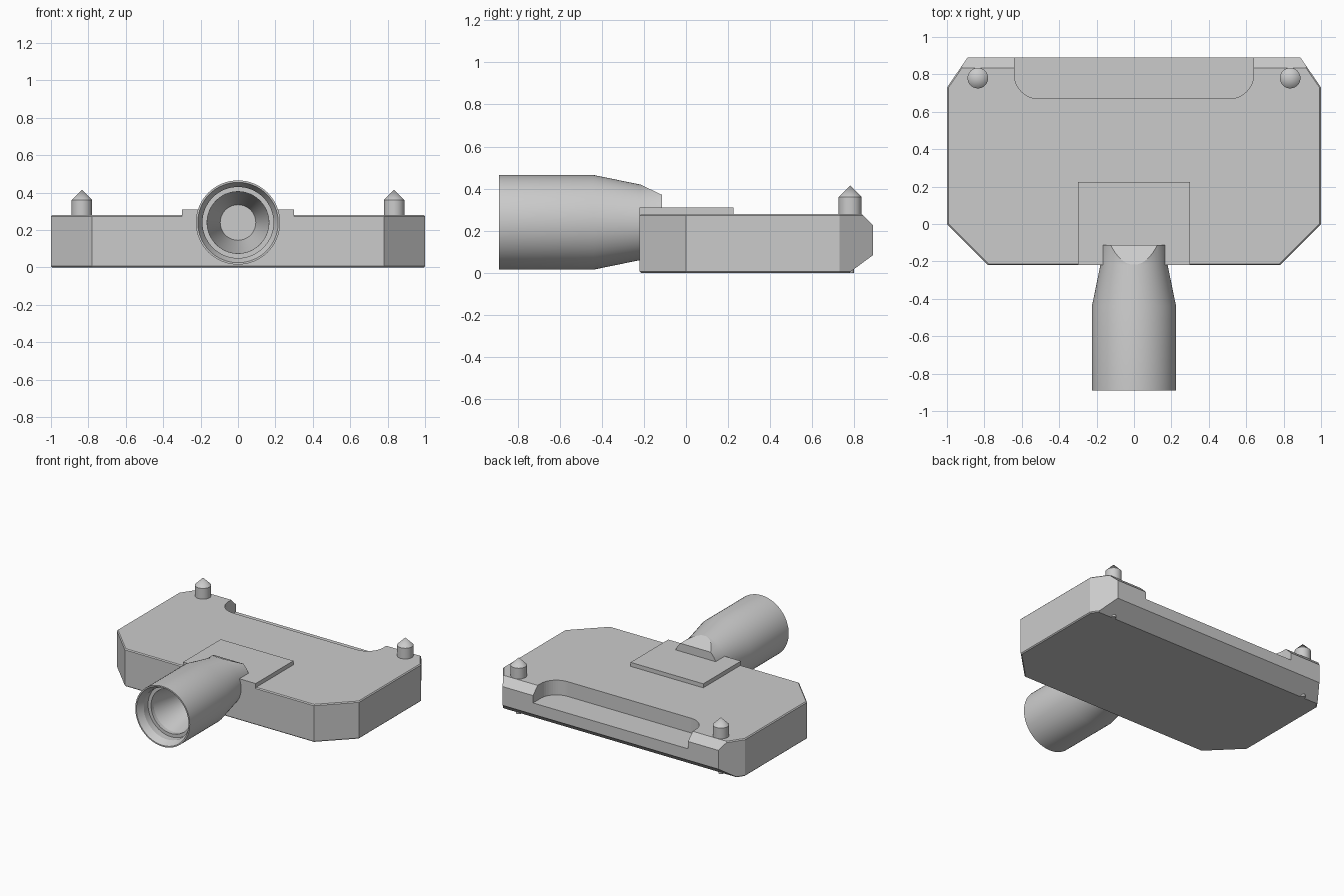
import bpy, bmesh, math
from mathutils import Vector

if "Cube" in bpy.data.objects:
    bpy.data.objects.remove(bpy.data.objects["Cube"])


def finish(name, bm, smooth=False):
    bmesh.ops.recalc_face_normals(bm, faces=bm.faces)
    mesh = bpy.data.meshes.new(name)
    bm.to_mesh(mesh)
    bm.free()
    ob = bpy.data.objects.new(name, mesh)
    bpy.context.collection.objects.link(ob)
    if smooth:
        bpy.ops.object.select_all(action='DESELECT')
        bpy.context.view_layer.objects.active = ob
        ob.select_set(True)
        bpy.ops.object.shade_smooth_by_angle(angle=math.radians(12))
    return ob


def prism(outline, z0, z1):
    bm = bmesh.new()
    face = bm.faces.new([bm.verts.new((x, y, z0)) for x, y in outline])
    top = bmesh.ops.extrude_face_region(bm, geom=[face])
    verts = [v for v in top['geom'] if isinstance(v, bmesh.types.BMVert)]
    bmesh.ops.translate(bm, verts=verts, vec=(0, 0, z1 - z0))
    bmesh.ops.recalc_face_normals(bm, faces=bm.faces)
    return bm


def slice_off(bm, point, normal):
    cut = bmesh.ops.bisect_plane(bm, geom=bm.verts[:] + bm.edges[:] + bm.faces[:],
                                 plane_co=point, plane_no=normal, clear_outer=True)
    edges = [e for e in cut['geom_cut'] if isinstance(e, bmesh.types.BMEdge)]
    bmesh.ops.holes_fill(bm, edges=edges, sides=0)


def lathe(points, centre, axis, steps=64):
    bm = bmesh.new()
    verts = [bm.verts.new(Vector(p)) for p in points]
    edges = [bm.edges.new(pair) for pair in zip(verts, verts[1:])]
    bmesh.ops.spin(bm, geom=verts + edges, cent=centre, axis=axis,
                   angle=2 * math.pi, steps=steps)
    bmesh.ops.remove_doubles(bm, verts=bm.verts, dist=1e-4)
    bmesh.ops.recalc_face_normals(bm, faces=bm.faces)
    return bm


def mirrored(half):
    return half + [(-x, y) for x, y in reversed(half)]


# Body: clipped-corner slab with eased rims and a chamfered back
bm = prism(mirrored([(0.78, -0.22), (1, 0), (1, 0.73), (0.89, 0.89)]), 0, 0.28)
rims = [e for e in bm.edges if abs(e.verts[0].co.z - e.verts[1].co.z) < 1e-5]
bmesh.ops.bevel(bm, geom=rims, offset=0.007, segments=1, affect='EDGES')
slice_off(bm, (0, 0.835, 0.28), (0, 1, 1))
slice_off(bm, (0, 0.775, 0), (0, 0.085, -0.115))
body = finish("body", bm)

# Rounded recess open to the back
arc = [(0.51 + 0.13 * math.sin(a), 0.80 - 0.13 * math.cos(a))
       for a in [math.radians(90 * i / 12) for i in range(13)]]
cutter = finish("recess_cutter", prism(mirrored(arc + [(0.64, 1.0)]), 0.17, 0.5))
cutter.hide_render = True
cutter.hide_set(True)
cut = body.modifiers.new("recess", 'BOOLEAN')
cut.operation = 'DIFFERENCE'
cut.solver = 'EXACT'
cut.object = cutter

# Raised plate under the socket
finish("plate", prism(mirrored([(0.3, -0.22), (0.3, 0.225)]), 0.15, 0.31))

# Tubular socket with a stepped, tapering bore and a sloped flat on its tail
profile = [(0, -0.47), (0.095, -0.47), (0.165, -0.76), (0.165, -0.79),
           (0.19, -0.79), (0.19, -0.84), (0.215, -0.89), (0.225, -0.89),
           (0.225, -0.44), (0.18, -0.22), (0.18, -0.113), (0, -0.113)]
bm = lathe([(r, y, 0.24) for r, y in profile], (0, 0, 0.24), (0, 1, 0))
slice_off(bm, (0, -0.113, 0.37), (0, 0.051, 0.107))
finish("socket", bm, smooth=True)

# Pointed locating pins, with a narrow stem reaching the underside
for side, label in ((-1, "left"), (1, "right")):
    x, y = side * 0.835, 0.78
    pin = [(0, 0), (0.018, 0), (0.018, 0.15), (0.055, 0.15), (0.055, 0.36), (0, 0.415)]
    finish("pin_" + label, lathe([(x + r, y, z) for r, z in pin], (x, y, 0), (0, 0, 1), 32),
           smooth=True)
